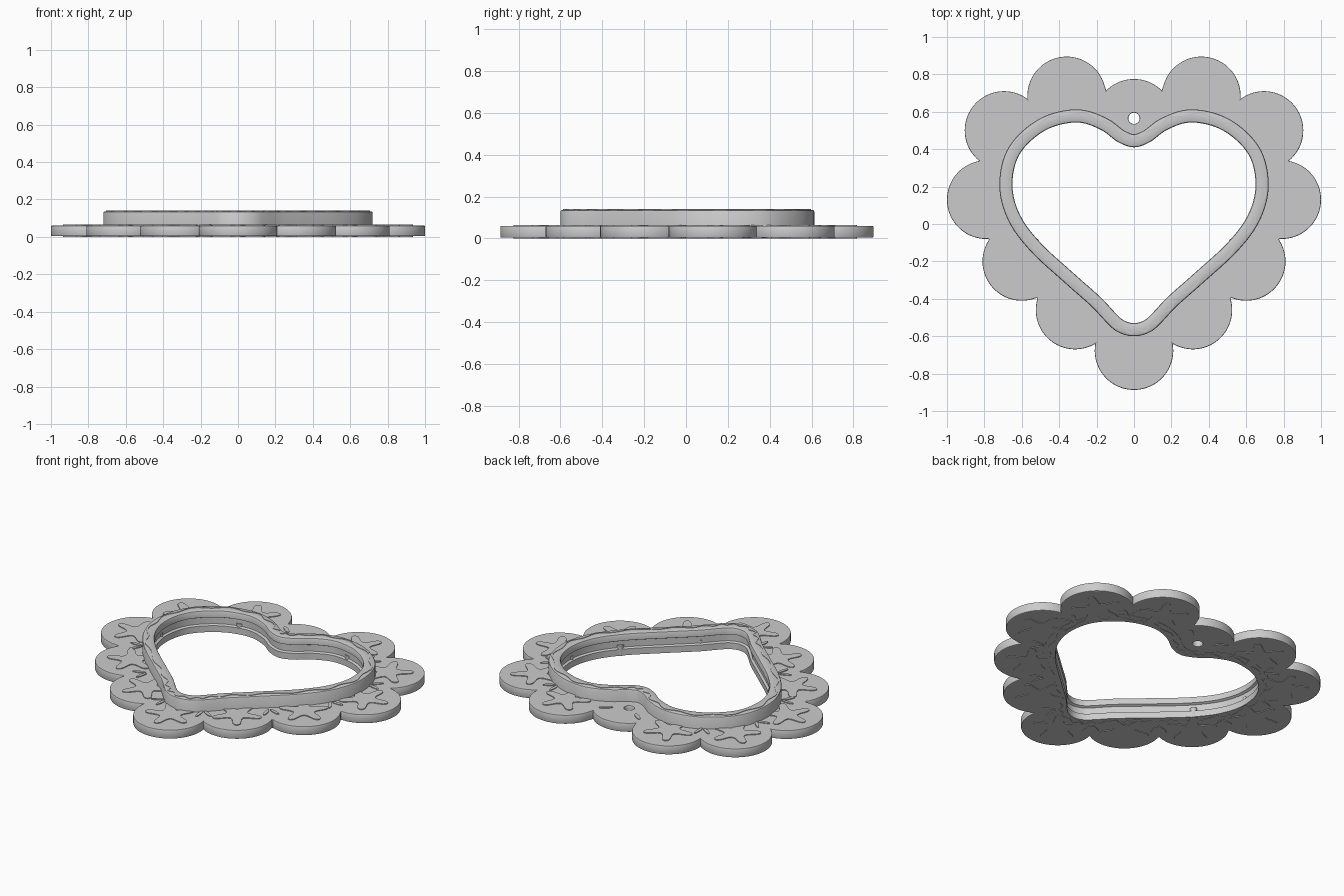
import bpy, bmesh, math
from mathutils import Vector

cube = bpy.data.objects.get("Cube")
if cube:
    bpy.data.objects.remove(cube)

grey = bpy.data.materials.new("plain_grey")
grey.use_nodes = True
GREY = (0.6, 0.6, 0.6, 1)
grey.diffuse_color = GREY
grey.node_tree.nodes["Principled BSDF"].inputs["Base Color"].default_value = GREY


def finish(obj):
    """Give the object its material and crisp smooth shading."""
    obj.data.materials.clear()
    obj.data.materials.append(grey)
    bpy.ops.object.select_all(action='DESELECT')
    obj.select_set(True)
    bpy.context.view_layer.objects.active = obj
    bpy.ops.object.shade_smooth_by_angle(angle=math.radians(35))


def flat_solid(name, loops, z0, z1, bevel=0.0):
    """Fill closed 2D loops (inner loops become holes) and extrude them."""
    cu = bpy.data.curves.new(name, 'CURVE')
    cu.dimensions = '2D'
    cu.fill_mode = 'BOTH'
    cu.extrude = (z1 - z0) / 2 - bevel
    cu.bevel_depth = bevel
    cu.bevel_resolution = 1
    cu.offset = -bevel
    for loop in loops:
        sp = cu.splines.new('POLY')
        sp.points.add(len(loop) - 1)
        for p, (x, y) in zip(sp.points, loop):
            p.co = (x, y, 0, 1)
        sp.use_cyclic_u = True
    tmp = bpy.data.objects.new(name + "_curve", cu)
    bpy.context.collection.objects.link(tmp)
    dg = bpy.context.evaluated_depsgraph_get()
    me = bpy.data.meshes.new_from_object(tmp.evaluated_get(dg))
    bpy.data.objects.remove(tmp)
    obj = bpy.data.objects.new(name, me)
    obj.location.z = (z0 + z1) / 2
    bpy.context.collection.objects.link(obj)
    finish(obj)


def circle(cx, cy, r, n):
    return [Vector((cx + r * math.cos(math.tau * i / n), cy + r * math.sin(math.tau * i / n)))
            for i in range(n)]


def smooth_closed(pts, steps):
    """Catmull-Rom curve through a closed list of points."""
    out, n = [], len(pts)
    for i in range(n):
        a, b, c, d = (pts[(i + k) % n] for k in (-1, 0, 1, 2))
        for s in range(steps):
            t = s / steps
            out.append(0.5 * (2 * b + (c - a) * t + (2 * a - 5 * b + 4 * c - d) * t ** 2
                              + (3 * b - a - 3 * c + d) * t ** 3))
    return out


# Heart opening, right half mirrored to the left
half = [(0, .41), (.085, .438), (.18, .505), (.31, .543), (.475, .50), (.61, .375),
        (.65, .21), (.61, .05), (.50, -.10), (.315, -.27), (.18, -.39), (.10, -.475),
        (.055, -.515), (0, -.53)]
control = [Vector(p) for p in half] + [Vector((-x, y)) for x, y in half[-2:0:-1]]
heart = smooth_closed(control, 8)
N = len(heart)
normals = []
for i in range(N):
    t = (heart[(i + 1) % N] - heart[i - 1]).normalized()
    normals.append(Vector((-t.y, t.x)))


def offset_heart(d):
    return [p + n * d for p, n in zip(heart, normals)]


def sweep_heart(name, profile):
    """Sweep a closed (offset, height) profile round the heart."""
    bm = bmesh.new()
    rings = [[bm.verts.new((*p, z)) for p in offset_heart(d)] for d, z in profile]
    for a, b in zip(rings, rings[1:] + rings[:1]):
        for i in range(N):
            j = (i + 1) % N
            bm.faces.new((a[i], a[j], b[j], b[i]))
    bmesh.ops.recalc_face_normals(bm, faces=bm.faces)
    me = bpy.data.meshes.new(name)
    bm.to_mesh(me)
    bm.free()
    obj = bpy.data.objects.new(name, me)
    bpy.context.collection.objects.link(obj)
    finish(obj)


# Scalloped plate with heart opening and hanging hole
R = 0.21
INNER_LIMIT = 0.645
side = [(.36, .685), (.695, .5), (.79, .13), (.60, -.2), (.315, -.46)]
bottom, top = (0, -.677), (0, .565)
starred = side + [(-x, y) for x, y in side] + [bottom]
scallops = starred + [top]
outline = []
for c in scallops:
    for p in circle(*c, R, 128):
        faces_out = p.dot(p - Vector(c)) > 0 and p.length > INNER_LIMIT
        if faces_out and all(math.dist(p, o) > R for o in scallops if o != c):
            outline.append(p)
outline.sort(key=lambda p: math.atan2(p.y, p.x))
flat_solid("scalloped_plate",
           [outline, offset_heart(.035), circle(*top, .03, 32)], .004, .06, .005)

# Raised heart rim with softened top edges and an inner groove
sweep_heart("heart_rim", [(.07, .002), (.07, .128), (.067, .134), (.061, .137),
                          (.009, .137), (.003, .134), (0, .128), (0, .095),
                          (.014, .088), (.014, .048), (0, .042), (0, .002)])


def heart_wave(name, offset, z0, z1):
    """Thin wavy bead following the heart."""
    wave = [[], []]
    for i, (p, n) in enumerate(zip(heart, normals)):
        mid = offset + .01 * math.sin(math.tau * 26 * i / N)
        for loop, w in zip(wave, (.004, -.004)):
            loop.append(p + n * (mid + w))
    flat_solid(name, wave, z0, z1)


heart_wave("rim_top_wave", .045, .13, .14)
heart_wave("rim_base_wave", .035, 0, .01)


def star(cx, cy, heading):
    """Soft five-armed star with one arm pointing along heading."""
    pts = []
    for k in range(5):
        for da, r in ((-.17, .128), (0, .147), (.17, .128), (math.pi / 5, .062)):
            a = heading + math.tau * k / 5 + da
            pts.append(Vector((cx + r * math.cos(a), cy + r * math.sin(a))))
    return smooth_closed(pts, 3)


def leaf(cx, cy, heading, length, width):
    """Slim leaf lying along heading."""
    u = Vector((math.cos(heading), math.sin(heading)))
    v = Vector((-u.y, u.x))
    return [Vector((cx, cy)) + u * length * math.cos(a) + v * width * math.sin(a)
            for a in (math.tau * i / 20 for i in range(20))]


# Stars stand slightly proud of both faces of the plate
stars = [star(x, y, math.atan2(y, x)) for x, y in starred]
flat_solid("raised_stars", stars, 0, .065)

# Pairs of small leaves between neighbouring scallops
leaves = []
chain = side + [bottom]
for (ax, ay), (bx, by) in zip(chain, chain[1:]):
    mx, my = (ax + bx) / 2, (ay + by) / 2
    out = math.atan2(by - ay, bx - ax) + math.pi / 2
    for s in (-1, 1):
        h = out + s * .5
        x = mx - .05 * math.cos(out) + .05 * math.cos(h)
        y = my - .05 * math.sin(out) + .05 * math.sin(h)
        leaves.append(leaf(x, y, h, .04, .01))
        leaves.append(leaf(-x, y, math.pi - h, .04, .01))
for s in (-1, 1):
    leaves.append(leaf(s * .11, .64, math.pi / 2 - s * .9, .04, .012))
flat_solid("raised_leaves", leaves, 0, .065)
